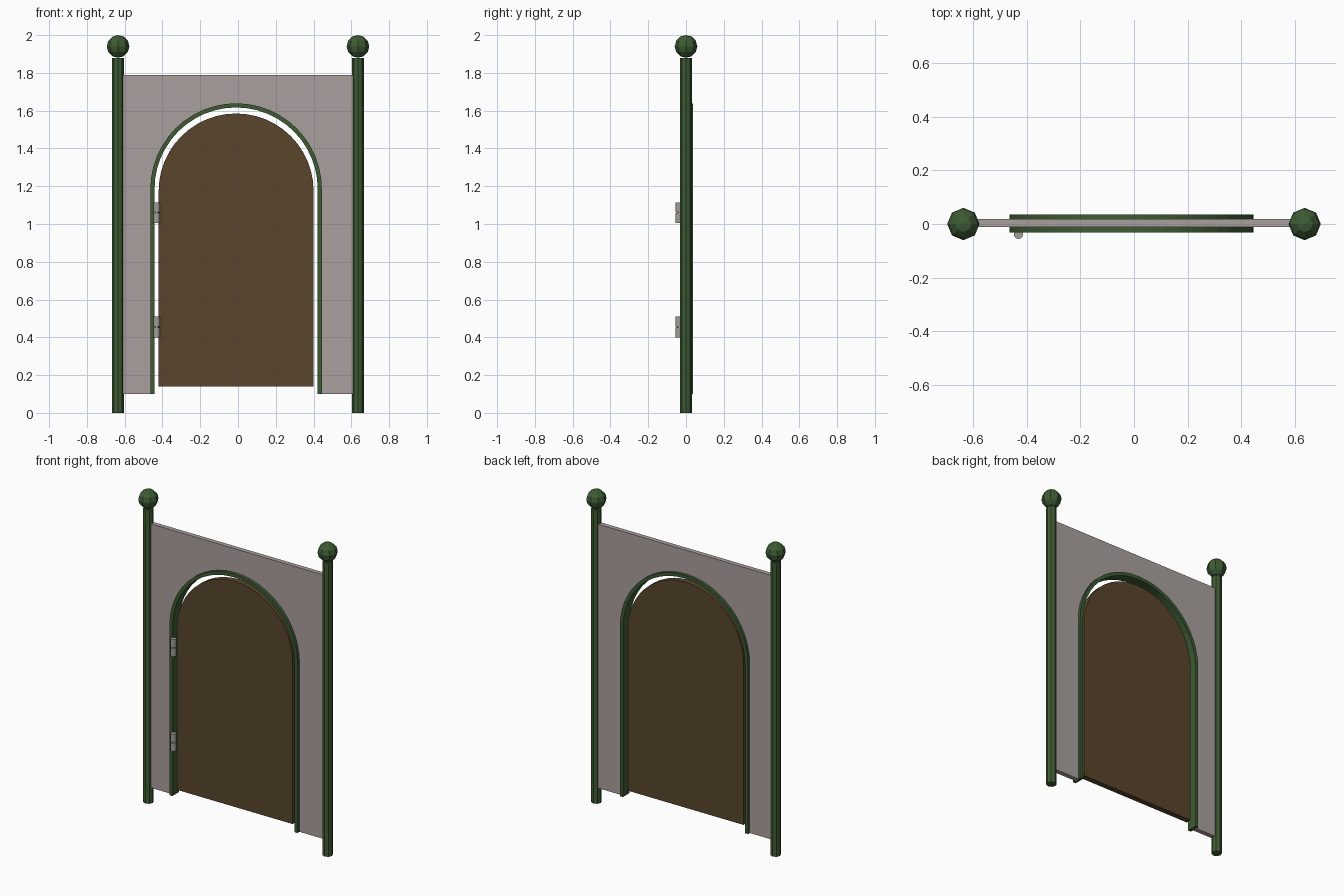
import bpy, bmesh, math

if "Cube" in bpy.data.objects:
    bpy.data.objects.remove(bpy.data.objects["Cube"])

def material(name, rgb):
    m = bpy.data.materials.new(name)
    m.diffuse_color = (*rgb, 1)
    m.use_nodes = True
    m.node_tree.nodes["Principled BSDF"].inputs["Base Color"].default_value = m.diffuse_color
    return m

GREEN = material("dark_green", (0.048, 0.105, 0.034))
STONE = material("warm_grey", (0.40, 0.35, 0.34))
WOOD = material("brown_wood", (0.098, 0.060, 0.025))
METAL = material("hinge_grey", (0.36, 0.34, 0.32))

CX = -0.01  # centre line of the arch

def arch(radius, spring, bottom, n=24):
    """Arch outline, from bottom left over the top to bottom right."""
    pts = [(CX - radius, bottom)]
    for i in range(n + 1):
        a = math.pi * (1 - i / n)
        pts.append((CX + radius * math.cos(a), spring + radius * math.sin(a)))
    return pts + [(CX + radius, bottom)]

def finish(bm, name, mat):
    bmesh.ops.recalc_face_normals(bm, faces=bm.faces)
    me = bpy.data.meshes.new(name)
    bm.to_mesh(me)
    bm.free()
    me.materials.append(mat)
    ob = bpy.data.objects.new(name, me)
    bpy.context.collection.objects.link(ob)
    return ob

def extrude(name, loops, y0, y1, mat):
    """Extrude flat (x, z) polygons that share points from y0 to y1."""
    bm = bmesh.new()
    for pts in loops:
        bm.faces.new([bm.verts.new((x, y0, z)) for x, z in pts])
    bmesh.ops.remove_doubles(bm, verts=bm.verts, dist=1e-5)
    res = bmesh.ops.extrude_face_region(bm, geom=bm.faces[:], use_keep_orig=True)
    for v in res["geom"]:
        if isinstance(v, bmesh.types.BMVert):
            v.co.y = y1
    return finish(bm, name, mat)

def cylinder(name, x, y, z0, z1, r, sides, mat):
    bpy.ops.mesh.primitive_cylinder_add(vertices=sides, radius=r, depth=z1 - z0,
                                        location=(x, y, (z0 + z1) / 2))
    ob = bpy.context.object
    ob.name = name
    ob.data.materials.append(mat)
    return ob

# Posts with faceted ball finials
for side, x in (("left", -0.635), ("right", 0.635)):
    cylinder(side + "_post", x, 0, 0, 1.88, 0.031, 8, GREEN)
    bpy.ops.mesh.primitive_uv_sphere_add(segments=8, ring_count=6, radius=0.06,
                                         location=(x, 0, 1.94))
    ball = bpy.context.object
    ball.name = side + "_finial"
    ball.data.materials.append(GREEN)

# Wall panel with arched opening
outer = arch(0.445, 1.185, 0.10)
wall = [(-0.61, 0.10)] + outer + [(0.61, 0.10), (0.61, 1.79), (-0.61, 1.79)]
extrude("wall_panel", [wall], -0.012, 0.018, STONE)

# Arched frame lining the opening, as a strip of quads
a, b = arch(0.454, 1.185, 0.10), arch(0.432, 1.185, 0.10)
strip = [(a[i], a[i + 1], b[i + 1], b[i]) for i in range(len(a) - 1)]
extrude("arch_frame", strip, -0.032, 0.036, GREEN)

# Door leaf
extrude("door", [arch(0.41, 1.175, 0.14)], -0.018, 0.018, WOOD)

# Hinges: two barrels each
for label, mid in (("lower", 0.454), ("upper", 1.06)):
    for part, z0, z1 in (("bottom", -0.055, -0.003), ("top", 0.003, 0.055)):
        cylinder(f"{label}_hinge_{part}", -0.43, -0.039, mid + z0, mid + z1, 0.017, 12, METAL)
    cylinder(f"{label}_hinge_pin", -0.43, -0.039, mid - 0.05, mid + 0.05, 0.01, 8, METAL)
